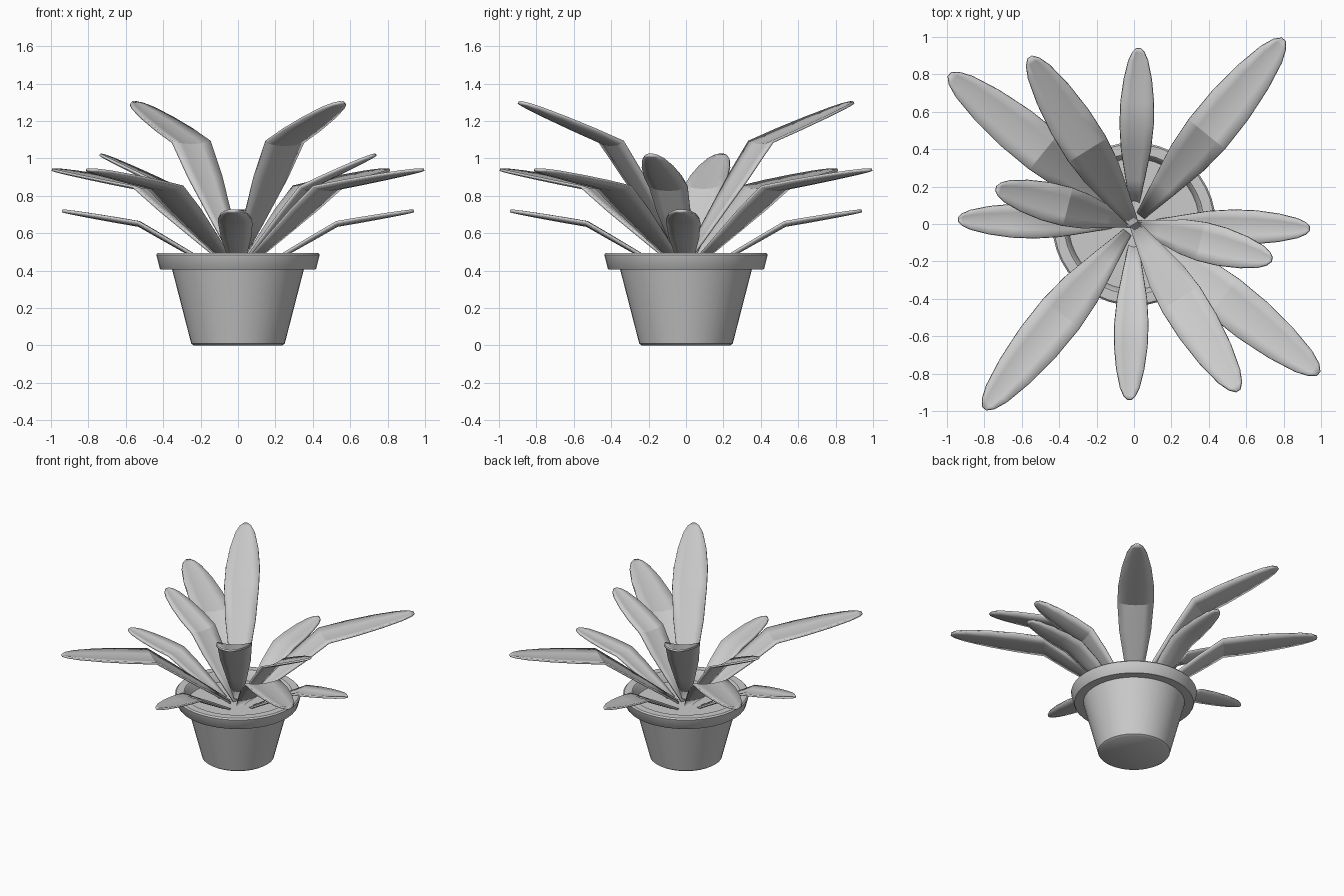
import bpy, bmesh, math
from mathutils import Matrix, Vector

cube = bpy.data.objects.get("Cube")
if cube:
    bpy.data.objects.remove(cube, do_unlink=True)

grey = bpy.data.materials.new("plain_grey")
grey.use_nodes = True
grey.diffuse_color = (0.6, 0.6, 0.6, 1)
grey.node_tree.nodes["Principled BSDF"].inputs["Base Color"].default_value = (0.6, 0.6, 0.6, 1)


def add_object(name, bm, angle):
    bmesh.ops.recalc_face_normals(bm, faces=bm.faces)
    mesh = bpy.data.meshes.new(name)
    bm.to_mesh(mesh)
    bm.free()
    mesh.materials.append(grey)
    obj = bpy.data.objects.new(name, mesh)
    bpy.context.collection.objects.link(obj)
    bpy.ops.object.select_all(action='DESELECT')
    bpy.context.view_layer.objects.active = obj
    obj.select_set(True)
    bpy.ops.object.shade_smooth_by_angle(angle=math.radians(angle))
    return obj


def lathe(name, profile, sides=40):
    """Spin a radius/height profile around the vertical axis."""
    bm = bmesh.new()
    verts = [bm.verts.new((r, 0, z)) for r, z in profile]
    edges = [bm.edges.new(pair) for pair in zip(verts, verts[1:])]
    bmesh.ops.spin(bm, geom=verts + edges, cent=(0, 0, 0), axis=(0, 0, 1),
                   angle=math.tau, steps=sides)
    bmesh.ops.remove_doubles(bm, verts=bm.verts, dist=0.0005)
    return add_object(name, bm, 35)


# Flowerpot with an overhanging rim, and the soil inside it
lathe("pot", [(0, 0), (0.235, 0), (0.25, 0.01), (0.352, 0.405), (0.413, 0.405),
              (0.418, 0.41), (0.437, 0.485), (0.428, 0.495), (0.375, 0.495),
              (0.365, 0.485), (0.345, 0.40)])
lathe("soil", [(0, 0.42), (0.352, 0.42)])

# Leaf outline: position along the leaf (1 = bend, 2 = tip) and share of full width
OUTLINE = [(0, 0.22), (0.35, 0.56), (0.7, 0.88), (1, 1), (1.3, 0.98),
           (1.6, 0.82), (1.84, 0.57), (1.95, 0.34), (2, 0.1)]


def leaf(name, root, bend, tip, width, degrees):
    """Bent blade; root, bend and tip are (distance from centre, height)."""
    root, bend, tip = (Vector((r, 0, z)) for r, z in (root, bend, tip))
    bm = bmesh.new()
    rows = []
    for t, share in OUTLINE:
        spine = root.lerp(bend, t) if t <= 1 else bend.lerp(tip, t - 1)
        half = width * share / 2
        rows.append([bm.verts.new(spine + Vector((0, half * s, 0.018 * share * (s * s - 0.5))))
                     for s in (-1, -0.5, 0, 0.5, 1)])
    for a, b in zip(rows, rows[1:]):
        for i in range(4):
            bm.faces.new((a[i], a[i + 1], b[i + 1], b[i]))
    bm.transform(Matrix.Rotation(math.radians(degrees), 4, 'Z'))
    obj = add_object(name, bm, 20)
    solid = obj.modifiers.new("thickness", 'SOLIDIFY')
    solid.thickness = 0.014
    solid.offset = 0


# Rings of leaves: name, count, first direction, root, bend, tip, width
RINGS = [
    ("long_leaf", 4, 51, (0.06, 0.43), (0.62, 0.84), (1.27, 0.94), 0.25),
    ("low_leaf", 4, 88.5, (0.08, 0.39), (0.53, 0.65), (0.94, 0.72), 0.18),
    ("tall_leaf", 2, 122, (0.0, 0.45), (0.47, 1.08), (1.05, 1.30), 0.24),
    ("short_leaf", 2, 165.5, (0.02, 0.42), (0.37, 0.84), (0.76, 1.02), 0.21),
]
for name, count, first, root, bend, tip, width in RINGS:
    for i in range(count):
        leaf(f"{name}_{i + 1}", root, bend, tip, width, first + i * 360 / count)
